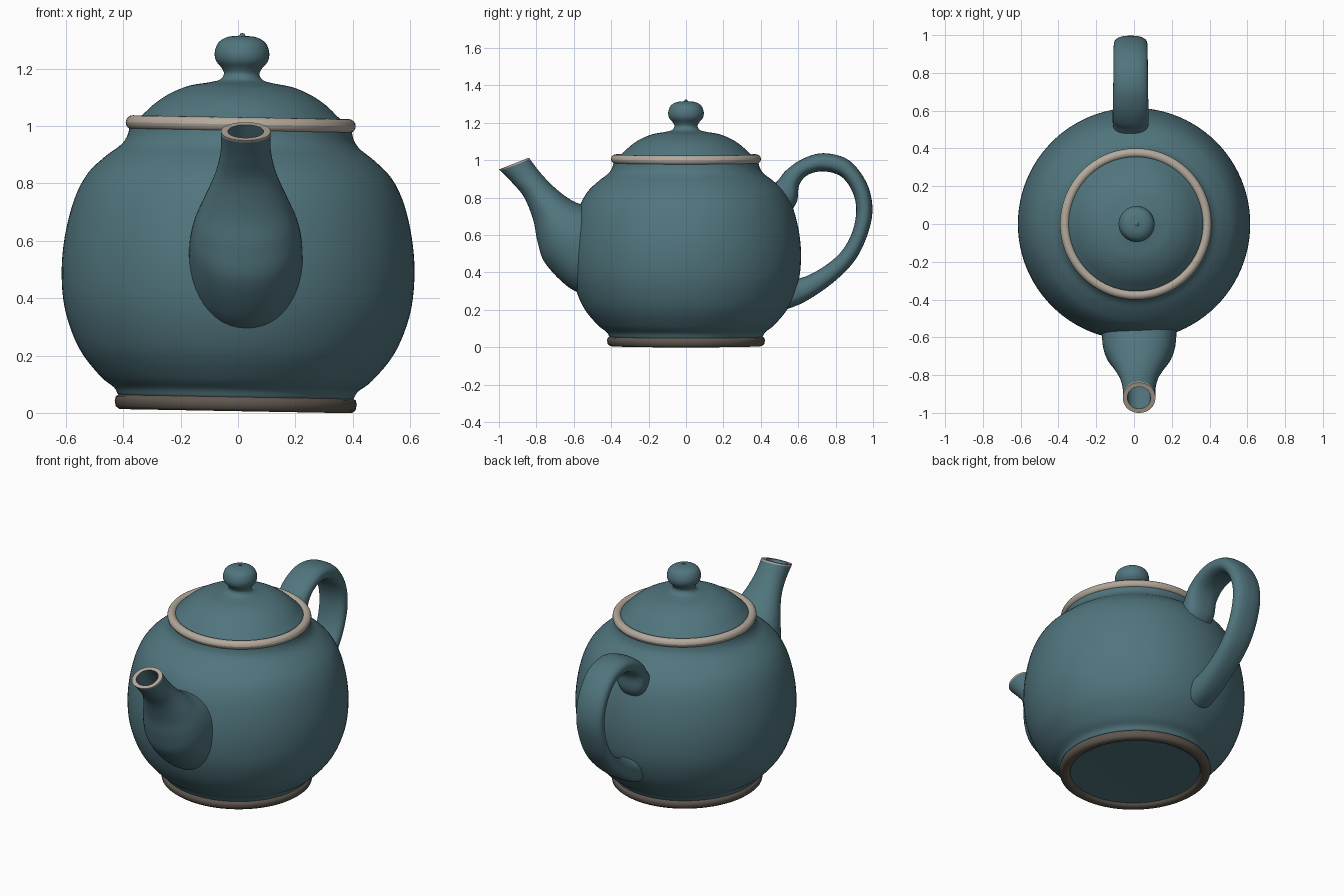
import bpy, bmesh, math
from mathutils import Matrix

if "Cube" in bpy.data.objects:
    bpy.data.objects.remove(bpy.data.objects["Cube"])


def material(name, rgb):
    m = bpy.data.materials.new(name)
    m.diffuse_color = (*rgb, 1)
    m.use_nodes = True
    m.node_tree.nodes["Principled BSDF"].inputs["Base Color"].default_value = m.diffuse_color
    return m


TEAL = material("teal glaze", (0.082, 0.178, 0.208))
CREAM = material("cream trim", (0.46, 0.40, 0.335))
BROWN = material("bare clay", (0.115, 0.095, 0.076))


def smooth_rows(rows, steps):
    """Catmull-Rom interpolation through rows of numbers."""
    out = []
    for i in range(len(rows) - 1):
        a, b = rows[max(i - 1, 0)], rows[i]
        c, d = rows[i + 1], rows[min(i + 2, len(rows) - 1)]
        for s in range(steps):
            t = s / steps
            out.append([0.5 * (2 * q + (r - p) * t + (2 * p - 5 * q + 4 * r - u) * t * t
                               + (3 * q - p - 3 * r + u) * t ** 3)
                        for p, q, r, u in zip(a, b, c, d)])
    return out + [list(rows[-1])]


def skin(name, rings, mats, trim=()):
    """Skin rings of points with quads, capping both ends."""
    bm = bmesh.new()
    vs = [[bm.verts.new(p) for p in ring] for ring in rings]
    n = len(vs[0])
    for k in range(len(vs) - 1):
        for i in range(n):
            j = (i + 1) % n
            f = bm.faces.new((vs[k][i], vs[k][j], vs[k + 1][j], vs[k + 1][i]))
            f.material_index = 1 if k in trim else 0
    bm.faces.new(vs[0])
    bm.faces.new(vs[-1])
    bmesh.ops.recalc_face_normals(bm, faces=bm.faces)
    me = bpy.data.meshes.new(name)
    bm.to_mesh(me)
    bm.free()
    for m in mats:
        me.materials.append(m)
    ob = bpy.data.objects.new(name, me)
    bpy.context.collection.objects.link(ob)
    bpy.ops.object.select_all(action='DESELECT')
    ob.select_set(True)
    bpy.context.view_layer.objects.active = ob
    bpy.ops.object.shade_smooth_by_angle(angle=math.radians(50))
    return ob


# The turned parts lean very slightly to the right
LEAN = (Matrix.Translation((0, 0, 0.476)) @ Matrix.Rotation(0.018, 4, 'Y')
        @ Matrix.Translation((0, 0, -0.47)))


def lathe(name, profile, mat, steps=4, n=96):
    rows = smooth_rows(profile, steps) if steps else profile
    rings = [[LEAN @ Matrix.Rotation(2 * math.pi * i / n, 4, 'Z') @
              Matrix.Translation((r, 0, z)).to_translation() for i in range(n)]
             for r, z in rows]
    return skin(name, rings, [mat])


def section(row, cx, power, n=48):
    """Oval spanning two points in the y-z plane, with a half width in x."""
    y1, z1, y2, z2, w = row
    pts = []
    for i in range(n):
        a = 2 * math.pi * i / n
        c, s = (math.copysign(abs(v) ** (2 / power), v) for v in (math.cos(a), math.sin(a)))
        pts.append((cx + w * s, (y1 + y2) / 2 + (y1 - y2) / 2 * c,
                    (z1 + z2) / 2 + (z1 - z2) / 2 * c))
    return pts


def shrink(row, k):
    y1, z1, y2, z2, w = row
    cy, cz = (y1 + y2) / 2, (z1 + z2) / 2
    return (cy + (y1 - cy) * k, cz + (z1 - cz) * k, cy + (y2 - cy) * k, cz + (z2 - cz) * k, w * k)


# Body
lathe("body", [(0.36, 0.03), (0.405, 0.045), (0.425, 0.075), (0.475, 0.115), (0.55, 0.21),
               (0.6, 0.34), (0.615, 0.47), (0.606, 0.6), (0.575, 0.73), (0.53, 0.82),
               (0.47, 0.88), (0.418, 0.92), (0.394, 0.955), (0.385, 1.0)], TEAL)

# Foot ring, with a recessed glazed base inside it
lathe("foot_ring", [(0.355, 0.035), (0.365, 0.008), (0.38, 0.0), (0.405, 0.0), (0.418, 0.01),
                    (0.422, 0.03), (0.418, 0.045), (0.405, 0.052)], BROWN, steps=0)
lathe("base", [(0.001, 0.022), (0.2, 0.022), (0.362, 0.018), (0.362, 0.04)], TEAL, steps=0)

# Rolled rim around the lid
lathe("rim", [(0.376 + 0.025 * math.cos(a), 1.0 + 0.025 * math.sin(a))
              for a in [2 * math.pi * i / 16 for i in range(17)]], CREAM, steps=0)

# Lid with its knob
lathe("lid", [(0.37, 0.99), (0.355, 1.015), (0.335, 1.035), (0.295, 1.072), (0.245, 1.105),
              (0.18, 1.132), (0.11, 1.145), (0.075, 1.155), (0.062, 1.175), (0.07, 1.195),
              (0.09, 1.22), (0.095, 1.25), (0.082, 1.285), (0.05, 1.304), (0.012, 1.309),
              (0.008, 1.316), (0.001, 1.318)], TEAL)

# Spout: bottom point, top point, half width; hollow mouth with a cream lip
spout = [(-1.0, 0.95, -0.84, 1.013, 0.086), (-0.93, 0.88, -0.785, 0.94, 0.088),
         (-0.865, 0.8, -0.71, 0.86, 0.108), (-0.817, 0.68, -0.62, 0.79, 0.15),
         (-0.793, 0.56, -0.55, 0.76, 0.18), (-0.75, 0.445, -0.48, 0.74, 0.195),
         (-0.62, 0.315, -0.42, 0.73, 0.2), (-0.48, 0.26, -0.38, 0.72, 0.2)]
hollow = [shrink(r, 0.72) for r in (spout[3], spout[2], spout[1], spout[0])]
rows = hollow + smooth_rows(spout, 6)
skin("spout", [section(r, 0.027, 2.1) for r in rows], [TEAL, CREAM], trim=(3, 4))

# Handle: outer point, inner point, half width
handle = [(0.42, 0.82, 0.54, 0.7, 0.09), (0.49, 0.89, 0.592, 0.775, 0.095),
          (0.535, 0.945, 0.605, 0.865, 0.095), (0.62, 1.005, 0.65, 0.92, 0.094),
          (0.735, 1.037, 0.735, 0.94, 0.092), (0.87, 1.0, 0.83, 0.912, 0.091),
          (0.965, 0.88, 0.89, 0.83, 0.09), (0.997, 0.74, 0.91, 0.73, 0.088),
          (0.97, 0.6, 0.887, 0.61, 0.086), (0.9, 0.46, 0.825, 0.505, 0.083),
          (0.78, 0.34, 0.725, 0.423, 0.08), (0.63, 0.24, 0.615, 0.37, 0.082),
          (0.5, 0.19, 0.5, 0.36, 0.09)]
skin("handle", [section(r, -0.018, 2.4) for r in smooth_rows(handle, 6)], [TEAL])
